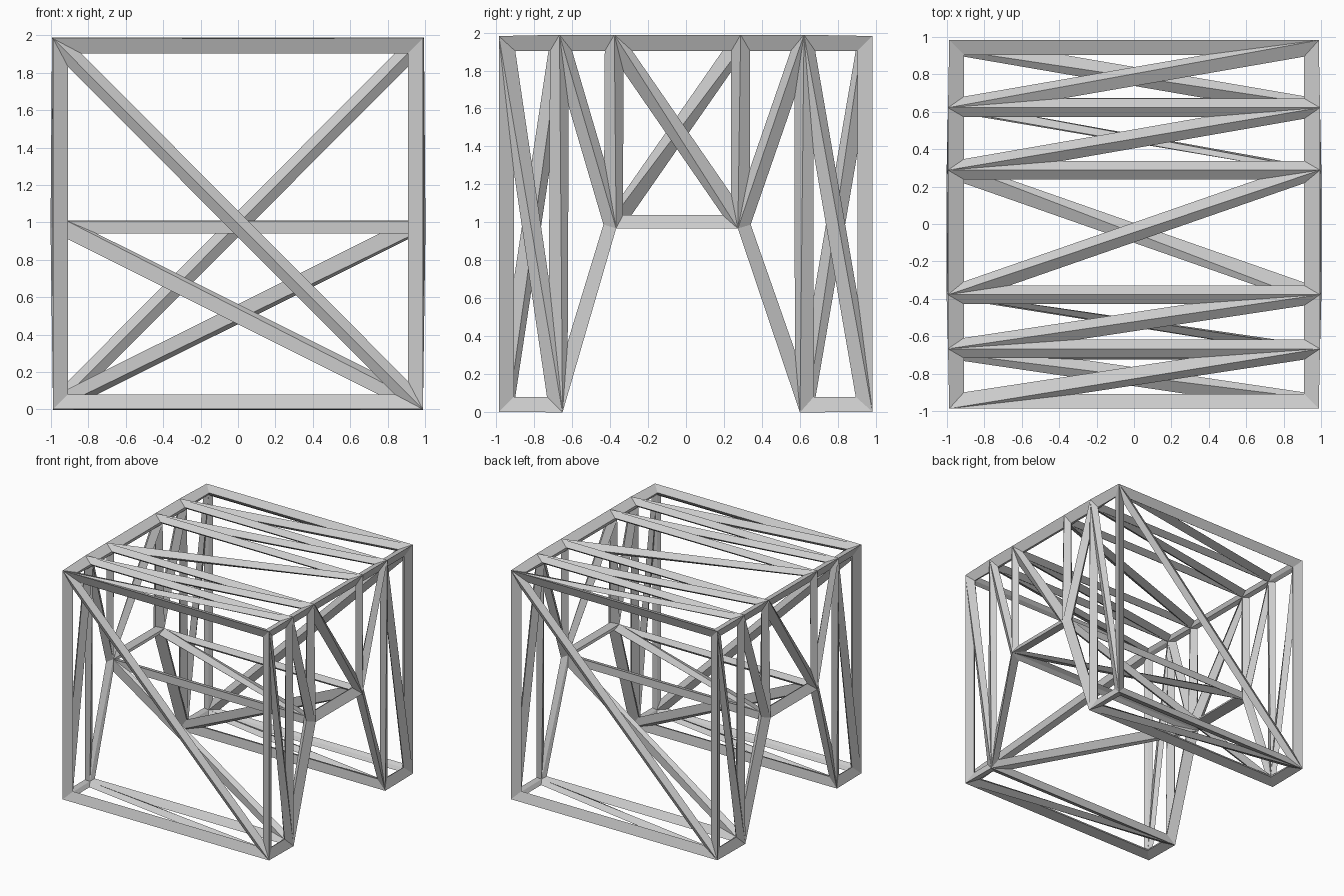
import bpy
import bmesh

cube = bpy.data.objects.get("Cube")
if cube:
    bpy.data.objects.remove(cube, do_unlink=True)

# Grey strut material
grey = bpy.data.materials.new("light_grey")
grey.use_nodes = True
colour = (0.6, 0.6, 0.6, 1)
grey.diffuse_color = colour
grey.node_tree.nodes["Principled BSDF"].inputs["Base Color"].default_value = colour

# Arch profile as named (y, z) points: t = top, n = notch, b = foot
LOW, MID, HIGH = 0.03, 0.988, 1.953
profile = {
    "t0": (-0.958, HIGH), "t1": (-0.667, HIGH), "t2": (-0.378, HIGH),
    "t3": (0.288, HIGH), "t4": (0.622, HIGH), "t5": (0.954, HIGH),
    "b5": (0.954, LOW), "b4": (0.624, LOW), "n3": (0.288, MID),
    "n2": (-0.383, MID), "b1": (-0.675, LOW), "b0": (-0.958, LOW),
}
HALF = 0.959
bm = bmesh.new()
left = {k: bm.verts.new((HALF, y, z)) for k, (y, z) in profile.items()}
right = {k: bm.verts.new((-HALF, y, z)) for k, (y, z) in profile.items()}

# Outer skin: each profile edge makes two triangles; the upright ends split the other way
ring = list(profile)
for a, b in zip(ring, ring[1:] + ring[:1]):
    p, q = (left, right) if (a, b) in (("t5", "b5"), ("b0", "t0")) else (right, left)
    bm.faces.new((p[a], q[b], q[a]))
    bm.faces.new((p[a], p[b], q[b]))

# Side walls: the slanted bays match, the other bays mirror their diagonals
shared = ["t1 b1 n2", "t1 n2 t2", "t3 n3 t4", "t4 n3 b4"]
left_bays = ["t0 b0 b1", "t0 b1 t1", "t2 n2 n3", "t2 n3 t3", "t4 b4 b5", "t4 b5 t5"]
right_bays = ["t0 b0 t1", "t1 b0 b1", "t2 n2 t3", "t3 n2 n3", "t4 b4 t5", "t5 b4 b5"]
for side, bays in ((left, left_bays), (right, right_bays)):
    for bay in shared + bays:
        bm.faces.new([side[k] for k in bay.split()])
bmesh.ops.recalc_face_normals(bm, faces=bm.faces)

mesh = bpy.data.meshes.new("strut_frame")
bm.to_mesh(mesh)
bm.free()
mesh.materials.append(grey)
frame = bpy.data.objects.new("strut_frame", mesh)
bpy.context.collection.objects.link(frame)

# Turn every edge into a strut
wire = frame.modifiers.new("struts", "WIREFRAME")
wire.thickness = 0.1
wire.use_even_offset = True
wire.use_replace = True
